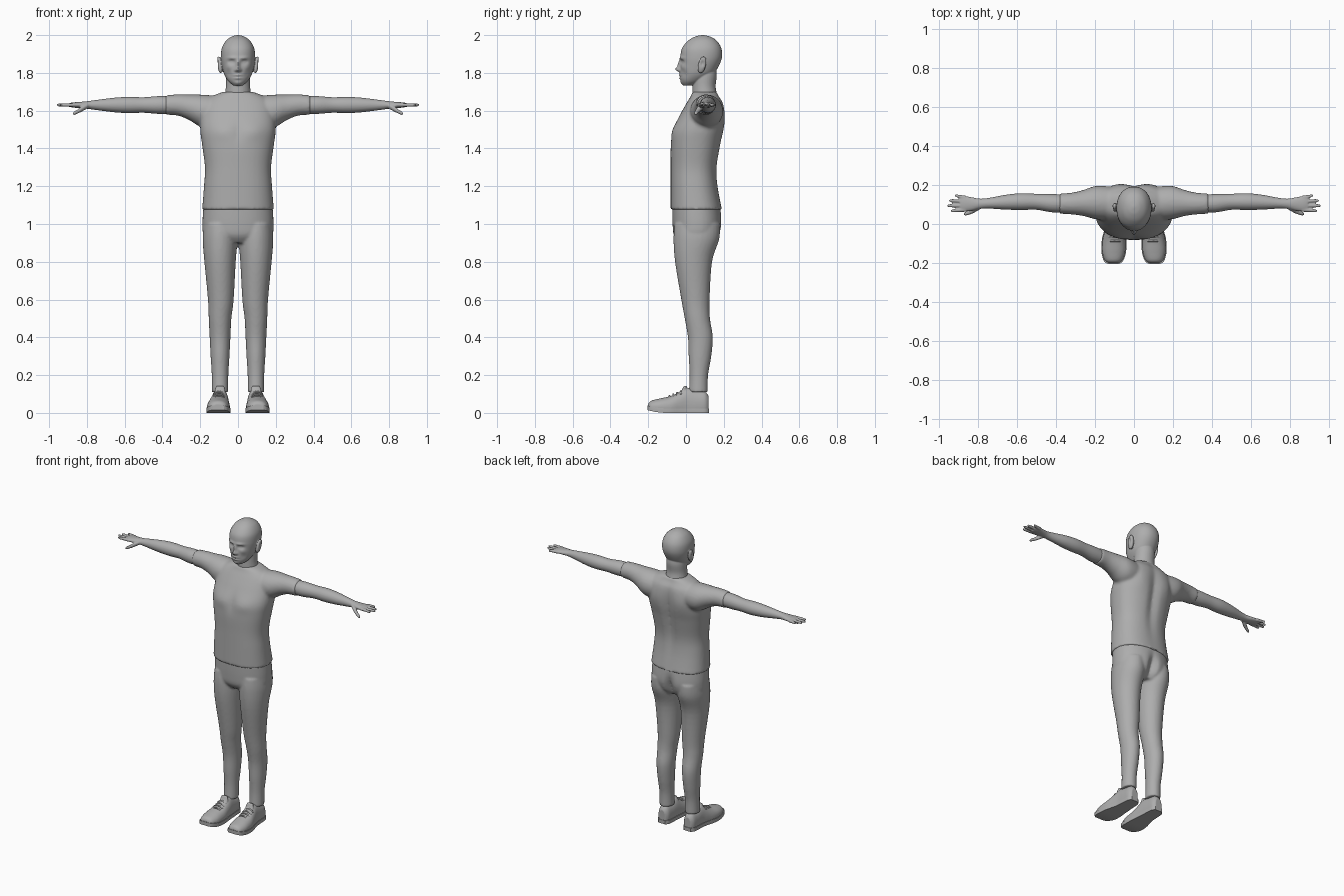
import bpy
import bmesh
from math import cos, sin, pi, exp, copysign
from mathutils import Vector

cube = bpy.data.objects.get("Cube")
if cube:
    bpy.data.objects.remove(cube, do_unlink=True)

grey = bpy.data.materials.new("plain_grey")
grey.use_nodes = True
colour = (.42, .42, .42, 1)
grey.diffuse_color = colour
grey.node_tree.nodes["Principled BSDF"].inputs["Base Color"].default_value = colour

BOTH = (1, -1)
FRONT, BACK = -1, 1
ARM = 1.63   # height of the outstretched arms
LEG = .095   # sideways place of each leg


def ring(x=0, y=.1, z=0, size=0, wide=0, deep=0, tall=0):
    """One oval cross-section: its centre and its radii."""
    return Vector((x, y, z, wide or size, deep or size, tall or size))


def smooth_rings(rings, steps):
    """Spline through the cross-sections."""
    pts = [rings[0]] + rings + [rings[-1]]
    for a, b, c, d in zip(pts, pts[1:], pts[2:], pts[3:]):
        for i in range(steps):
            t = i / steps
            slope, bend = c - a, a * 2 - b * 5 + c * 4 - d
            yield b + (slope * t + bend * t ** 2 + (b * 3 - a - c * 3 + d) * t ** 3) / 2
    yield rings[-1]


def loft(bm, axis, rings, power=2, sides=(1,), segments=32, steps=5):
    """Closed skin over the cross-sections, on one or both sides."""
    first, second = [i for i in range(3) if i != "xyz".index(axis)]
    made = []
    for side in sides:
        loops = []
        for section in smooth_rings(rings, steps):
            loop = []
            for k in range(segments):
                c, s = cos(2 * pi * k / segments), sin(2 * pi * k / segments)
                co = Vector(section[:3])
                co[first] += section[first + 3] * copysign(abs(c) ** (2 / power), c)
                co[second] += section[second + 3] * copysign(abs(s) ** (2 / power), s)
                co.x *= side
                loop.append(bm.verts.new(co))
            loops.append(loop)
            made += loop
        for low, high in zip(loops, loops[1:]):
            for k in range(segments):
                bm.faces.new((low[k - 1], low[k], high[k], high[k - 1]))
        bm.faces.new(loops[0])
        bm.faces.new(loops[-1])
    return made


def push(bm, facing, z, wide, tall, amount, x=0):
    """Raise or dent a soft spot on the front or back, on both sides."""
    for v in bm.verts:
        if (v.co.y - .06) * facing > 0:
            fall = ((abs(v.co.x) - x) / wide) ** 2 + ((v.co.z - z) / tall) ** 2
            v.co.y += facing * amount * exp(-fall)


def finish(bm, name, voxel=0, relax=2):
    """Make the object, fusing its overlapping volumes into one skin."""
    bmesh.ops.recalc_face_normals(bm, faces=bm.faces)
    mesh = bpy.data.meshes.new(name)
    bm.to_mesh(mesh)
    bm.free()
    mesh.materials.append(grey)
    mesh.shade_smooth()
    obj = bpy.data.objects.new(name, mesh)
    bpy.context.collection.objects.link(obj)
    if voxel:
        fuse = obj.modifiers.new("fuse", "REMESH")
        fuse.mode = "VOXEL"
        fuse.voxel_size = voxel
        fuse.use_smooth_shade = True
        ease = obj.modifiers.new("ease", "SMOOTH")
        ease.factor = .5
        ease.iterations = relax
    return obj


# Head: skull, then facial relief, ears and neck
bm = bmesh.new()
loft(bm, "z", [
    ring(z=1.733, y=.01, wide=.024, deep=.022), ring(z=1.755, y=.03, wide=.05, deep=.056),
    ring(z=1.79, y=.055, wide=.072, deep=.086), ring(z=1.83, y=.07, wide=.083, deep=.1),
    ring(z=1.88, y=.08, wide=.09, deep=.11), ring(z=1.93, y=.083, wide=.086, deep=.104),
    ring(z=1.97, y=.087, wide=.064, deep=.076), ring(z=1.992, y=.088, wide=.034, deep=.04),
    ring(z=2, y=.088, size=.006),
], power=2.15, segments=96, steps=12)
push(bm, FRONT, z=1.819, wide=.012, tall=.013, amount=.024)           # nose tip
push(bm, FRONT, z=1.845, wide=.009, tall=.022, amount=.014)           # nose bridge
push(bm, FRONT, x=.013, z=1.814, wide=.007, tall=.007, amount=.007)   # nostrils
push(bm, FRONT, x=.034, z=1.858, wide=.017, tall=.011, amount=-.013)  # eye sockets
push(bm, FRONT, x=.034, z=1.857, wide=.01, tall=.006, amount=.006)    # eyes
push(bm, FRONT, x=.03, z=1.879, wide=.025, tall=.008, amount=.006)    # brow
push(bm, FRONT, x=.05, z=1.83, wide=.018, tall=.014, amount=.004)     # cheekbones
push(bm, FRONT, x=.05, z=1.795, wide=.016, tall=.018, amount=-.005)   # cheeks
for lip in (1.788, 1.772):
    push(bm, FRONT, z=lip, wide=.019, tall=.006, amount=.007)
push(bm, FRONT, z=1.78, wide=.024, tall=.003, amount=-.004)           # mouth
push(bm, FRONT, z=1.745, wide=.02, tall=.011, amount=.006)            # chin
turns = [pi * i / 8 for i in range(9)]
ears = loft(bm, "z", [
    ring(x=.097 - .005 * cos(t), y=.085 - .008 * cos(t), z=1.843 - .043 * cos(t),
         wide=.003 + .01 * sin(t), deep=.004 + .017 * sin(t)) for t in turns
], sides=BOTH)
for v in ears:
    if abs(v.co.x) > .097:
        hollow = exp(-((v.co.y - .086) / .009) ** 2 - ((v.co.z - 1.85) / .016) ** 2)
        v.co.x -= copysign(.009 * hollow, v.co.x)
loft(bm, "z", [
    ring(z=1.6, y=.11, wide=.08, deep=.065), ring(z=1.68, wide=.07, deep=.065),
    ring(z=1.73, y=.096, wide=.064, deep=.061), ring(z=1.79, size=.063), ring(z=1.85, size=.055),
])
finish(bm, "head", voxel=.0036)

# Shirt: torso with spine groove, shoulder blades and chest, then sleeves
bm = bmesh.new()
loft(bm, "z", [
    ring(z=1.075, y=.055, wide=.19, deep=.136), ring(z=1.2, y=.044, wide=.18, deep=.125),
    ring(z=1.3, y=.042, wide=.175, deep=.123), ring(z=1.42, y=.052, wide=.19, deep=.133),
    ring(z=1.5, y=.065, wide=.2, deep=.135), ring(z=1.58, y=.087, wide=.195, deep=.118),
    ring(z=1.64, wide=.18, deep=.097), ring(z=1.675, wide=.14, deep=.076),
    ring(z=1.7, wide=.078, deep=.066),
], power=2.35, segments=64)
push(bm, BACK, z=1.45, wide=.03, tall=.2, amount=-.018)
push(bm, BACK, x=.1, z=1.55, wide=.05, tall=.07, amount=.008)
push(bm, FRONT, z=1.49, wide=.025, tall=.06, amount=-.008)
push(bm, FRONT, x=.085, z=1.49, wide=.05, tall=.04, amount=.006)
loft(bm, "x", [
    ring(x=.06, y=.11, z=1.6, size=.07), ring(x=.14, y=.108, z=1.595, size=.086),
    ring(x=.2, y=.11, z=1.6, size=.085), ring(x=.26, y=.108, z=1.618, size=.067),
    ring(x=.32, y=.105, z=ARM, size=.056), ring(x=.385, y=.105, z=ARM, size=.052),
], sides=BOTH)
finish(bm, "shirt", voxel=.009, relax=4)

# Trousers: pelvis and two legs, with a groove at the seat
bm = bmesh.new()
loft(bm, "z", [
    ring(z=.9, y=.055, wide=.1, deep=.09), ring(z=.94, y=.056, wide=.178, deep=.12),
    ring(z=1, y=.06, wide=.188, deep=.131), ring(z=1.09, y=.055, wide=.183, deep=.128),
], power=2.2, segments=64)
loft(bm, "z", [
    ring(x=LEG, z=.11, y=.065, wide=.044, deep=.05), ring(x=LEG, z=.2, y=.068, wide=.044, deep=.049),
    ring(x=LEG, z=.3, y=.074, wide=.05, deep=.06), ring(x=LEG, z=.4, y=.076, wide=.055, deep=.066),
    ring(x=LEG, z=.5, y=.06, wide=.06, deep=.067), ring(x=.091, z=.6, y=.05, wide=.068, deep=.075),
    ring(x=LEG, z=.8, y=.04, wide=.083, deep=.098), ring(x=LEG, z=.92, y=.055, wide=.092, deep=.121),
    ring(x=LEG, z=1, y=.06, wide=.085, deep=.12),
], sides=BOTH)
push(bm, BACK, z=.96, wide=.025, tall=.07, amount=-.035)
finish(bm, "trousers", voxel=.008, relax=3)

for side, word in zip(BOTH, ("left", "right")):
    one = (side,)
    # Bare arm, palm, fingers and thumb
    bm = bmesh.new()
    loft(bm, "x", [
        ring(x=.34, y=.105, z=ARM, size=.045), ring(x=.42, y=.107, z=ARM, size=.047),
        ring(x=.5, y=.114, z=ARM, size=.041), ring(x=.58, y=.115, z=ARM, size=.043),
        ring(x=.66, y=.112, z=ARM, size=.038), ring(x=.74, y=.107, z=ARM, size=.028),
        ring(x=.79, y=.104, z=ARM, deep=.026, tall=.021), ring(x=.83, y=.103, z=ARM, deep=.034, tall=.017),
        ring(x=.87, y=.104, z=ARM, deep=.04, tall=.014), ring(x=.893, y=.106, z=ARM, deep=.037, tall=.01),
    ], sides=one)
    for finger, tip in enumerate((.942, .959, .95, .922)):
        base, end = .073 + .021 * finger, .068 + .026 * finger
        loft(bm, "x", [
            ring(x=.865, y=base, z=ARM, size=.01), ring(x=.9, y=(base + end) / 2, z=ARM, size=.009),
            ring(x=tip - .012, y=end, z=ARM, size=.008), ring(x=tip, y=end, z=ARM, size=.004),
        ], sides=one, segments=16)
    loft(bm, "x", [
        ring(x=.79, y=.09, z=ARM, size=.014), ring(x=.825, y=.07, z=1.61, size=.014),
        ring(x=.85, y=.058, z=1.595, size=.011), ring(x=.868, y=.052, z=1.586, size=.009),
        ring(x=.874, y=.051, z=1.583, size=.004),
    ], sides=one, segments=16)
    finish(bm, word + "_arm", voxel=.0042)

    # Shoe upper with padded tongue
    shape = [
        ring(y=-.2, x=.105, z=.03, wide=.028, tall=.018), ring(y=-.185, x=.105, z=.03, wide=.046, tall=.034),
        ring(y=-.14, x=.104, z=.03, wide=.059, tall=.046), ring(y=-.08, x=.102, z=.03, wide=.059, tall=.06),
        ring(y=-.03, x=.098, z=.04, wide=.051, tall=.074), ring(y=.01, x=LEG, z=.045, wide=.045, tall=.087),
        ring(y=.06, x=LEG, z=.045, wide=.042, tall=.075), ring(y=.1, x=LEG, z=.045, wide=.038, tall=.068),
        ring(y=.12, x=LEG, z=.04, wide=.024, tall=.05),
    ]
    bm = bmesh.new()
    for v in loft(bm, "y", shape, power=2.2, sides=one):
        v.co.z = max(v.co.z, .012)
    loft(bm, "z", [
        ring(x=LEG, y=-.03, z=.09, wide=.026, deep=.012), ring(x=LEG, y=-.012, z=.12, wide=.028, deep=.011),
        ring(x=LEG, y=-.004, z=.143, wide=.022, deep=.008),
    ], sides=one)
    finish(bm, word + "_shoe", voxel=.005, relax=1)

    # Flat sole, slightly wider than the upper and lifted at the toe
    bm = bmesh.new()
    outline = [ring(x=r[0], y=r[1] * 1.025, z=.015, wide=r[3] * 1.07, tall=.05) for r in shape]
    for v in loft(bm, "y", outline, power=3, sides=one):
        lift = .014 * max(0, (-v.co.y - .1) / .1) ** 2
        v.co.z = min(max(v.co.z, 0), .024) + lift
    finish(bm, word + "_sole").modifiers.new("crisp", "EDGE_SPLIT")

    # Laces arching over the instep
    bm = bmesh.new()
    for row in range(4):
        y, top = -.027 - .02 * row, .114 - .008 * row
        loft(bm, "x", [ring(x=.1 + t * .032, y=y, z=top - .015 * t * t, size=.005)
                       for t in (-1, -.5, 0, .5, 1)], sides=one, segments=10)
    finish(bm, word + "_laces")
